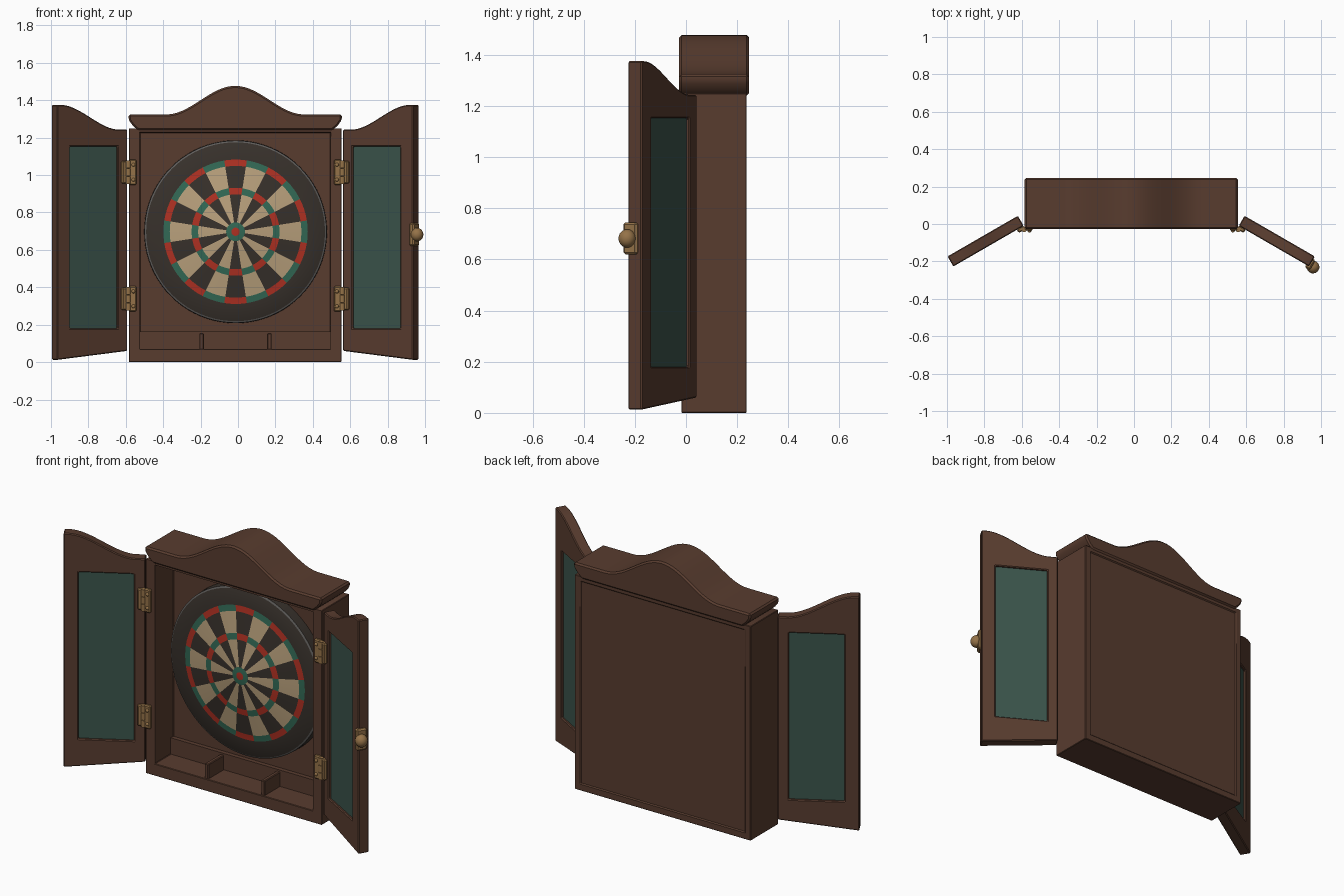
import bpy, bmesh, math
from mathutils import Matrix, Vector

if "Cube" in bpy.data.objects:
    bpy.data.objects.remove(bpy.data.objects["Cube"], do_unlink=True)

CX = -0.015            # middle of the cabinet
DOOR_W, DOOR_T = 0.434, 0.062


def material(name, r, g, b):
    m = bpy.data.materials.new(name)
    m.use_nodes = True
    m.diffuse_color = (r, g, b, 1)
    m.node_tree.nodes["Principled BSDF"].inputs["Base Color"].default_value = (r, g, b, 1)
    return m


WOOD = material("dark wood", 0.098, 0.045, 0.028)
TEAL = material("teal panel", 0.043, 0.088, 0.070)
BRASS = material("brass", 0.30, 0.17, 0.065)
BLACK = material("board black", 0.038, 0.030, 0.024)
CREAM = material("board cream", 0.48, 0.35, 0.20)
RED = material("board red", 0.43, 0.030, 0.016)
GREEN = material("board green", 0.032, 0.14, 0.09)
GREY = material("rim grey", 0.11, 0.105, 0.10)


def finish(bm, name, mats, matrix=None):
    bmesh.ops.recalc_face_normals(bm, faces=bm.faces)
    me = bpy.data.meshes.new(name)
    bm.to_mesh(me)
    bm.free()
    ob = bpy.data.objects.new(name, me)
    bpy.context.collection.objects.link(ob)
    for m in mats:
        me.materials.append(m)
    if matrix:
        ob.matrix_world = matrix
    return ob


def activate(ob):
    bpy.ops.object.select_all(action="DESELECT")
    ob.select_set(True)
    bpy.context.view_layer.objects.active = ob


def smooth(ob):
    activate(ob)
    bpy.ops.object.shade_smooth_by_angle(angle=math.radians(30))


def prism(name, pts, y0, y1, mat, matrix=None):
    """Extrude an x-z outline from y0 to y1."""
    bm = bmesh.new()
    face = bm.faces.new([bm.verts.new((x, y0, z)) for x, z in pts])
    ext = bmesh.ops.extrude_face_region(bm, geom=[face])
    verts = [v for v in ext["geom"] if isinstance(v, bmesh.types.BMVert)]
    bmesh.ops.translate(bm, verts=verts, vec=(0, y1 - y0, 0))
    return finish(bm, name, [mat], matrix)


def box(name, x, y, z, mat, matrix=None):
    (x0, x1), (z0, z1) = sorted(x), z
    return prism(name, [(x0, z0), (x1, z0), (x1, z1), (x0, z1)], y[0], y[1], mat, matrix)


def cut(ob, cutter):
    mod = ob.modifiers.new("cut", "BOOLEAN")
    mod.operation, mod.solver, mod.object = "DIFFERENCE", "EXACT", cutter
    activate(ob)
    bpy.ops.object.modifier_apply(modifier=mod.name)
    bpy.data.objects.remove(cutter, do_unlink=True)


def bevel(ob, width):
    mod = ob.modifiers.new("bevel", "BEVEL")
    mod.width, mod.segments = width, 1
    mod.limit_method, mod.angle_limit = "ANGLE", math.radians(35)
    activate(ob)
    bpy.ops.object.modifier_apply(modifier=mod.name)
    smooth(ob)


def ball(name, center, scale, mat, matrix):
    bm = bmesh.new()
    bmesh.ops.create_uvsphere(bm, u_segments=20, v_segments=12, radius=1)
    bmesh.ops.scale(bm, vec=scale, verts=bm.verts)
    bmesh.ops.translate(bm, vec=center, verts=bm.verts)
    smooth(finish(bm, name, [mat], matrix))


# Cabinet body, hollow at the front with a shallow inset at the back
body = box("cabinet_body", (CX - 0.568, CX + 0.568), (-0.018, 0.237), (0, 1.25), WOOD)
cut(body, box("hollow_cutter", (CX - 0.51, CX + 0.51), (-0.5, 0.155), (0.07, 1.228), WOOD))
cut(body, box("back_cutter", (CX - 0.53, CX + 0.53), (0.231, 0.5), (0.04, 1.22), WOOD))
bevel(body, 0.007)

# Crown with a raised wave in the middle and tapered ends
outline = [(CX - 0.52, 1.24), (CX + 0.52, 1.24), (CX + 0.548, 1.265), (CX + 0.57, 1.295)]
STEPS = 48
for i in range(STEPS + 1):
    d = 0.57 - 1.14 * i / STEPS
    wave = 0.5 + 0.5 * math.cos(math.pi * min(abs(d) / 0.37, 1))
    outline.append((CX + d, 1.324 + 0.153 * wave))
outline += [(CX - 0.57, 1.295), (CX - 0.548, 1.265)]
bevel(prism("crown", outline, -0.027, 0.246, WOOD), 0.009)

# Tray: back ledge and two dividers
box("tray_ledge", (CX - 0.512, CX + 0.512), (0.13, 0.157), (0.06, 0.165), WOOD)
for label, x in (("right", -0.195), ("left", 0.168)):
    bevel(box(label + "_tray_divider", (x - 0.012, x + 0.012), (-0.012, 0.14), (0.06, 0.155), WOOD), 0.004)

# Target board: rings of (radius, depth), coloured by ring and sector
rings = [(0.022, 0.034), (0.05, 0.038), (0.2, 0.055), (0.235, 0.06), (0.352, 0.078),
         (0.386, 0.083), (0.478, 0.09), (0.487, 0.096), (0.489, 0.16)]
board_mats = [BLACK, CREAM, RED, GREEN, GREY]
SEGS = 80
bm = bmesh.new()
loops = []
for r, y in rings:
    loop = []
    for i in range(SEGS):
        a = math.radians(-9) + math.tau * i / SEGS
        loop.append(bm.verts.new((r * math.sin(a), y, r * math.cos(a))))
    loops.append(loop)
bm.faces.new(loops[0]).material_index = 2
for k in range(len(rings) - 1):
    for i in range(SEGS):
        j = (i + 1) % SEGS
        f = bm.faces.new((loops[k][i], loops[k][j], loops[k + 1][j], loops[k + 1][i]))
        odd = (i * 20 // SEGS) % 2
        if k == 0:
            f.material_index = 3
        elif k in (1, 3):
            f.material_index = odd
        elif k in (2, 4):
            f.material_index = 2 + odd
        if k == 4:
            f.material_index = 2 + odd
        elif k == 6:
            f.material_index = 4
smooth(finish(bm, "target_board", board_mats, Matrix.Translation((-0.013, 0, 0.697))))


def door_top(u):
    t = min(max((u - 0.05) / 0.36, 0), 1)
    return 1.243 + 0.132 * t * t * (3 - 2 * t)


# Doors swung open, with hinges; s is the side, local x runs out from the hinge
for label, s in (("left", 1), ("right", -1)):
    M = Matrix.Translation((CX + s * 0.575, -0.01, 0)) @ Matrix.Rotation(-s * math.radians(30), 4, "Z")
    pts = [(0, 0.06), (s * DOOR_W, 0.012)]
    pts += [(s * DOOR_W * i / 24, door_top(DOOR_W * i / 24)) for i in range(24, -1, -1)]
    door = prism(label + "_door", pts, 0, DOOR_T, WOOD, M)
    span = (s * 0.06, s * 0.355)
    cut(door, box("window_cutter", span, (-0.2, 0.2), (0.18, 1.152), WOOD, M))
    bevel(door, 0.007)
    box(label + "_door_panel", (s * 0.055, s * 0.36), (0.013, DOOR_T - 0.013), (0.175, 1.157), TEAL, M)

    for place, z in (("upper", 1.015), ("lower", 0.338)):
        name = label + "_" + place + "_hinge"
        x = CX + s * 0.568
        bevel(box(name + "_cabinet_leaf", (x, x - s * 0.04), (-0.036, -0.014),
                  (z - 0.068, z + 0.068), BRASS), 0.006)
        bevel(box(name + "_door_leaf", (0, s * 0.042), (-0.02, 0.003),
                  (z - 0.06, z + 0.06), BRASS, M), 0.006)
        # Knuckles of the hinge barrel
        for k in (-1, 0, 1):
            bm = bmesh.new()
            bmesh.ops.create_cone(bm, cap_ends=True, segments=14, radius1=0.014,
                                  radius2=0.014, depth=0.04)
            smooth(finish(bm, name + "_knuckle", [BRASS],
                          Matrix.Translation((x + s * 0.004, -0.03, z + k * 0.043))))
        # Screw heads
        for dz in (-0.04, 0.04):
            ball(name + "_screw", (x - s * 0.024, -0.037, z + dz), (0.01, 0.008, 0.01), BRASS, Matrix())

    # Latch and knob on the free edge of the left door
    if s == 1:
        bevel(box("latch_plate", (DOOR_W - 0.018, DOOR_W + 0.014), (-0.016, 0.046),
                  (0.62, 0.745), BRASS, M), 0.008)
        ball("latch_knob", (DOOR_W + 0.02, 0.008, 0.682), (0.034, 0.034, 0.036), BRASS, M)
